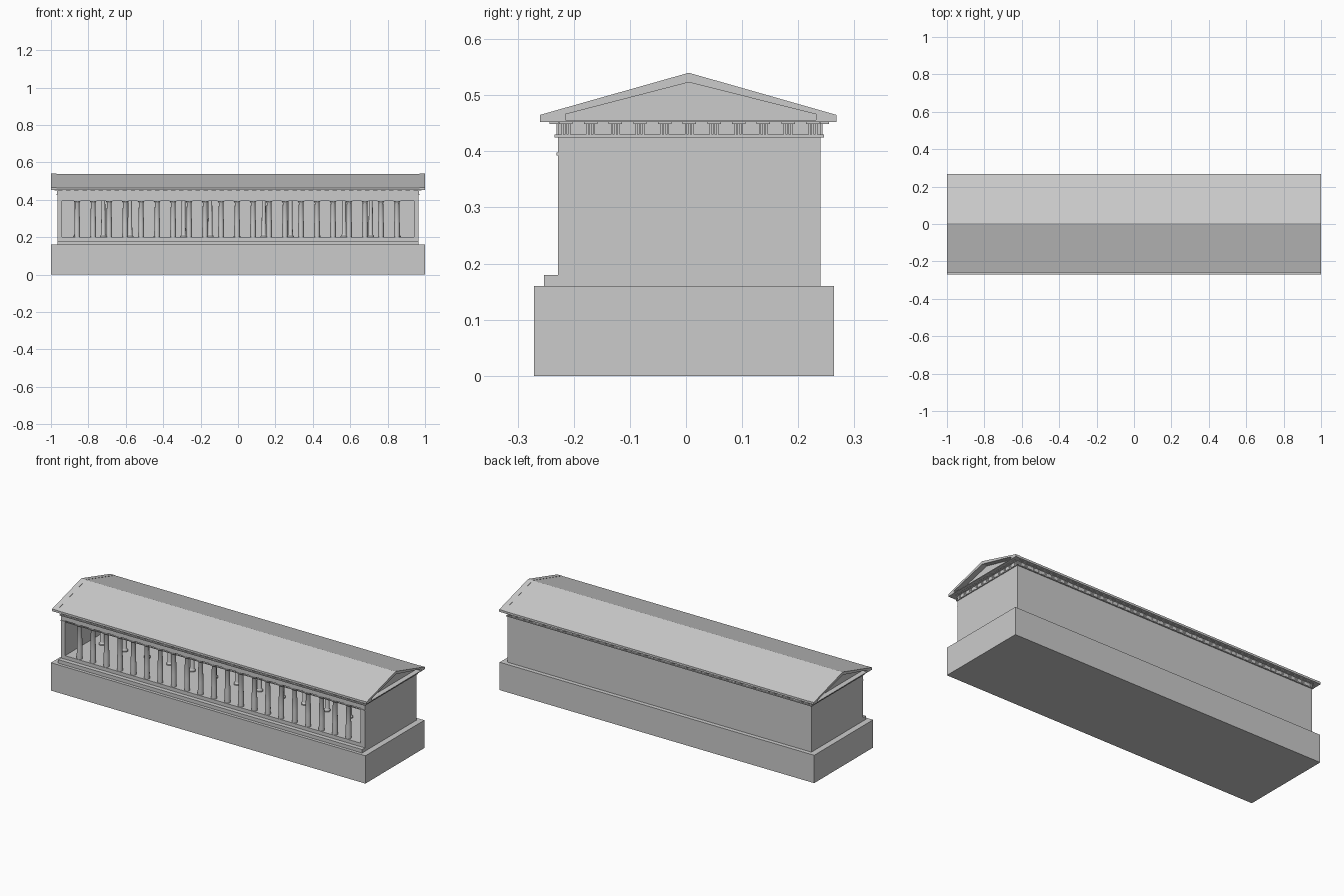
import bpy
import bmesh
import math
from mathutils import Matrix, Vector

cube = bpy.data.objects.get("Cube")
if cube:
    bpy.data.objects.remove(cube, do_unlink=True)

stone = bpy.data.materials.new("grey_stone")
stone.use_nodes = True
GREY = (0.6, 0.6, 0.6, 1)
stone.diffuse_color = GREY
bsdf = stone.node_tree.nodes["Principled BSDF"]
bsdf.inputs["Base Color"].default_value = GREY
bsdf.inputs["Roughness"].default_value = 0.8


def finish(name, bm, smooth=False):
    bmesh.ops.recalc_face_normals(bm, faces=bm.faces[:])
    mesh = bpy.data.meshes.new(name)
    bm.to_mesh(mesh)
    bm.free()
    mesh.materials.append(stone)
    obj = bpy.data.objects.new(name, mesh)
    bpy.context.collection.objects.link(obj)
    if smooth:
        bpy.ops.object.select_all(action="DESELECT")
        obj.select_set(True)
        bpy.context.view_layer.objects.active = obj
        bpy.ops.object.shade_smooth_by_angle(angle=math.radians(35))
    return obj


def add_box(bm, x, y, z):
    """Box from (low, high) ranges on each axis."""
    size = [r[1] - r[0] for r in (x, y, z)]
    mid = Vector([(r[0] + r[1]) / 2 for r in (x, y, z)])
    bmesh.ops.create_cube(bm, size=1, matrix=Matrix.Translation(mid) @ Matrix.Diagonal((*size, 1)))


def box(name, x, y, z):
    bm = bmesh.new()
    add_box(bm, x, y, z)
    return finish(name, bm)


def add_lathe(bm, x, y, profile, sides=16):
    """Turned solid from (radius, height) pairs."""
    rings = []
    for r, z in profile:
        rings.append([bm.verts.new((x + r * math.cos(2 * math.pi * i / sides),
                                    y + r * math.sin(2 * math.pi * i / sides), z))
                      for i in range(sides)])
    for low, high in zip(rings, rings[1:]):
        for i in range(sides):
            j = (i + 1) % sides
            bm.faces.new((low[i], low[j], high[j], high[i]))
    bm.faces.new(rings[0])
    bm.faces.new(rings[-1])


def prism(name, outline, x0, x1, hole=None):
    """Extrude a (y, z) outline along x, with an optional matching hole."""
    bm = bmesh.new()
    ends = [[[bm.verts.new((x, y, z)) for y, z in loop]
             for loop in ([outline, hole] if hole else [outline])] for x in (x0, x1)]
    n = len(outline)
    for k in range(len(ends[0])):
        a, b = ends[0][k], ends[1][k]
        for i in range(n):
            j = (i + 1) % n
            bm.faces.new((a[i], a[j], b[j], b[i]))
    for loops in ends:
        if hole:
            for i in range(n):
                j = (i + 1) % n
                bm.faces.new((loops[0][i], loops[0][j], loops[1][j], loops[1][i]))
        else:
            bm.faces.new(loops[0])
    return finish(name, bm)


HALF = 0.966           # half length of the hall
FRONT, BACK = -0.228, 0.24
FLOOR, BEAM = 0.2, 0.4

# Podium, step and floor
box("podium", (-1, 1), (-0.271, 0.264), (0, 0.16))
box("front_step", (-HALF, HALF), (-0.253, FRONT), (0.16, 0.18))
box("hall_floor", (-HALF, HALF), (FRONT, BACK), (0.16, FLOOR))

# Walls, front beam and ceiling
box("back_wall", (-HALF, HALF), (BACK - 0.025, BACK), (FLOOR, 0.43))
for side, s in (("left", 1), ("right", -1)):
    xs = sorted((s * 0.94, s * HALF))
    box(side + "_end_wall", xs, (FRONT, BACK - 0.025), (FLOOR, 0.43))
box("front_beam", (-0.94, 0.94), (FRONT, -0.192), (BEAM, 0.43))
box("inner_beam", (-0.94, 0.94), (-0.012, 0.012), (0.41, 0.43))
box("front_wall_moulding", (-HALF, HALF), (-0.231, FRONT), (0.393, 0.398))

# Entablature
box("architrave_fillet", (-0.971, 0.971), (-0.234, 0.246), (0.425, 0.43))
box("frieze", (-HALF, HALF), (FRONT, BACK), (0.43, 0.452))

# Triglyph bars and the small slabs under the eaves, on all four sides
bars, slabs = bmesh.new(), bmesh.new()
COUNT = 45
for i in range(COUNT):
    x = -0.95 + 1.9 * i / (COUNT - 1)
    for y, d in ((FRONT, -1), (BACK, 1)):
        for k in (-1, 0, 1):
            c = x + k * 0.006
            add_box(bars, (c - 0.002, c + 0.002), sorted((y, y + d * 0.003)), (0.43, 0.449))
        add_box(slabs, (x - 0.012, x + 0.012), sorted((y, y + d * 0.015)), (0.449, 0.453))
for i in range(11):
    y = -0.214 + 0.44 * i / 10
    for s in (-1, 1):
        for k in (-1, 0, 1):
            c = y + k * 0.006
            add_box(bars, sorted((s * HALF, s * (HALF + 0.003))), (c - 0.002, c + 0.002), (0.43, 0.449))
        add_box(slabs, sorted((s * HALF, s * (HALF + 0.015))), (y - 0.012, y + 0.012), (0.449, 0.453))
finish("triglyphs", bars)
finish("eave_slabs", slabs)

# Front colonnade
shafts, caps = bmesh.new(), bmesh.new()
for i in range(21):
    x = -0.005 + (i - 10) * 0.0855
    add_lathe(shafts, x, -0.21, [(0.0155, FLOOR), (0.015, 0.27), (0.012, 0.383),
                                 (0.013, 0.385), (0.018, 0.392)])
    add_box(caps, (x - 0.018, x + 0.018), (-0.228, -0.192), (0.392, BEAM))
finish("front_columns", shafts, True)
finish("front_capitals", caps)

# Inner colonnade with wider spacing
shafts, caps = bmesh.new(), bmesh.new()
for i in range(13):
    x = -0.005 + (i - 6) * 0.143
    add_lathe(shafts, x, 0, [(0.018, FLOOR), (0.018, 0.206), (0.014, 0.21),
                             (0.012, 0.216), (0.01, 0.4), (0.014, 0.405)])
    add_box(caps, (x - 0.016, x + 0.016), (-0.012, 0.012), (0.402, 0.41))
finish("inner_columns", shafts, True)
finish("inner_capitals", caps)

# Roof with a recessed pediment at each end
gable = [(-0.26, 0.452), (-0.26, 0.465), (0.005, 0.54), (0.268, 0.465), (0.268, 0.452)]
recess = [(-0.215, 0.456), (-0.215, 0.466), (0.005, 0.523), (0.232, 0.466), (0.232, 0.456)]
prism("roof", [(y, z - (0.001 if z > 0.46 else 0)) for y, z in gable], -0.97, 0.97)
for side, s in (("left", 1), ("right", -1)):
    prism(side + "_gable_frame", gable, s * 0.97, s * 1.0, recess)
